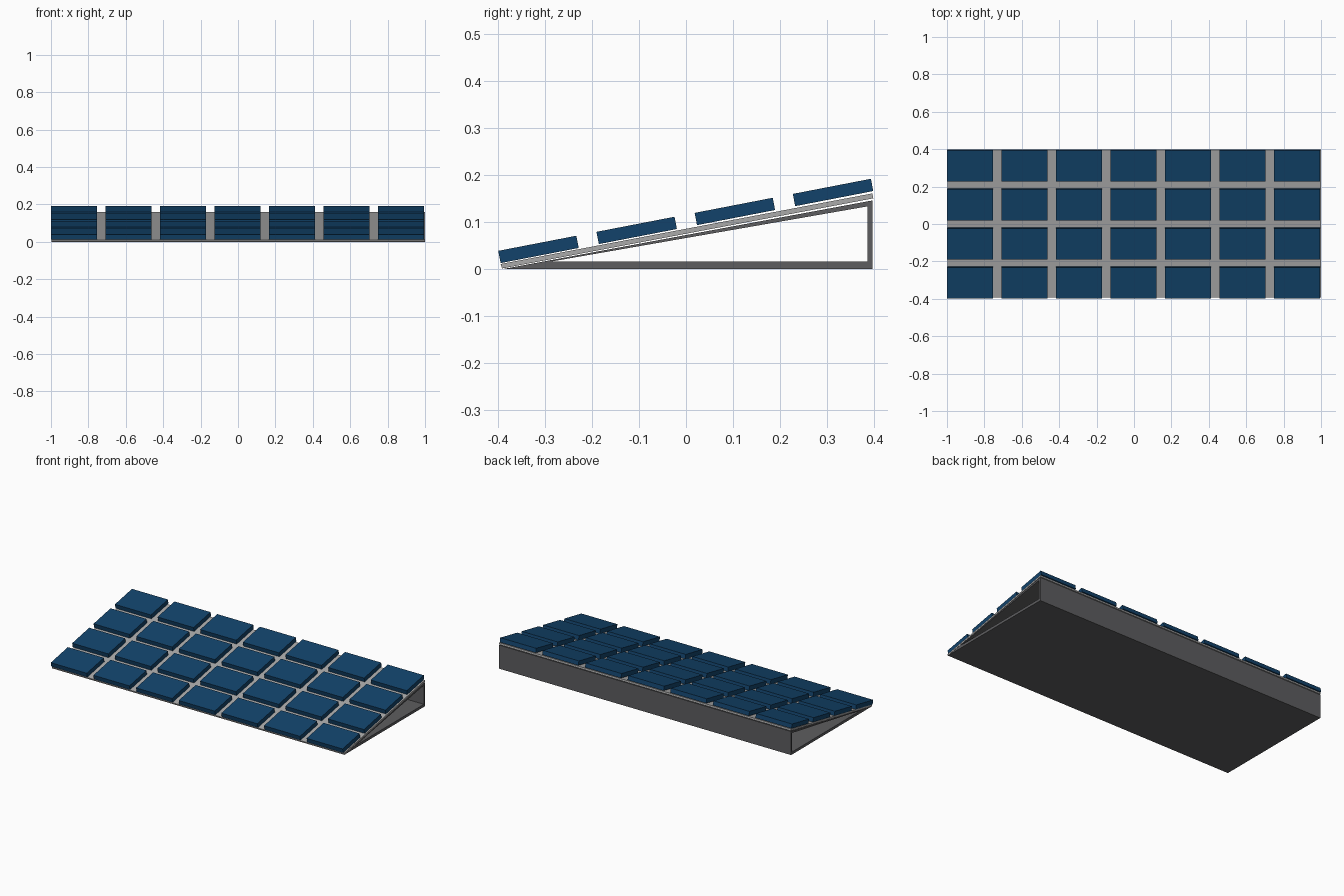
import bpy, bmesh, math

if "Cube" in bpy.data.objects:
    bpy.data.objects.remove(bpy.data.objects["Cube"])


def material(name, rgb):
    m = bpy.data.materials.new(name)
    m.diffuse_color = (*rgb, 1)
    m.use_nodes = True
    m.node_tree.nodes["Principled BSDF"].inputs["Base Color"].default_value = m.diffuse_color
    return m


def finish(bm, name, mat):
    bmesh.ops.recalc_face_normals(bm, faces=bm.faces)
    me = bpy.data.meshes.new(name)
    bm.to_mesh(me)
    bm.free()
    ob = bpy.data.objects.new(name, me)
    me.materials.append(mat)
    bpy.context.collection.objects.link(ob)
    return ob


def extrude_loops(name, outer, inner, x0, x1, mat):
    """Extrude a (y, z) profile along x; an inner loop makes it an open tube."""
    bm = bmesh.new()

    def ring(x, pts):
        return [bm.verts.new((x, y, z)) for y, z in pts]

    def bridge(a, b):
        for i in range(len(a)):
            j = (i + 1) % len(a)
            bm.faces.new((a[i], a[j], b[j], b[i]))

    o0, o1 = ring(x0, outer), ring(x1, outer)
    bridge(o0, o1)
    if inner:
        i0, i1 = ring(x0, inner), ring(x1, inner)
        bridge(i0, i1)
        bridge(o0, i0)
        bridge(o1, i1)
    else:
        bm.faces.new(o0)
        bm.faces.new(o1)
    return finish(bm, name, mat)


blue = material("panel_blue", (0.006, 0.055, 0.145))
light = material("light_grey", (0.40, 0.40, 0.40))
dark = material("dark_grey", (0.11, 0.11, 0.115))

# Hollow wedge stand, open at both ends
extrude_loops("wedge_stand",
              [(-0.388, 0.0), (0.396, 0.0), (0.396, 0.1455)],
              [(-0.285, 0.016), (0.386, 0.016), (0.386, 0.133)],
              -0.996, 1.0, dark)

# Thin sloping backing sheet above the stand
extrude_loops("backing_sheet",
              [(-0.391, 0.001), (0.398, 0.150), (0.396, 0.1605), (-0.394, 0.0105)],
              None, -0.996, 1.0, light)

# Grid of tilted rectangular panels
COLS, ROWS = 7, 4
W, L, T = 0.246, 0.169, 0.0265
TILT = math.radians(10.95)
for r in range(ROWS):
    for c in range(COLS):
        bm = bmesh.new()
        bmesh.ops.create_cube(bm, size=1)
        bmesh.ops.scale(bm, vec=(W, L, T), verts=bm.verts)
        ob = finish(bm, f"panel_{r + 1}_{c + 1}", blue)
        t = r / (ROWS - 1)
        ob.location = (-1 + W / 2 + c * 0.2914,
                       -0.3135 + t * 0.626,
                       0.0415 + t * 0.121)
        ob.rotation_euler = (TILT, 0, 0)
